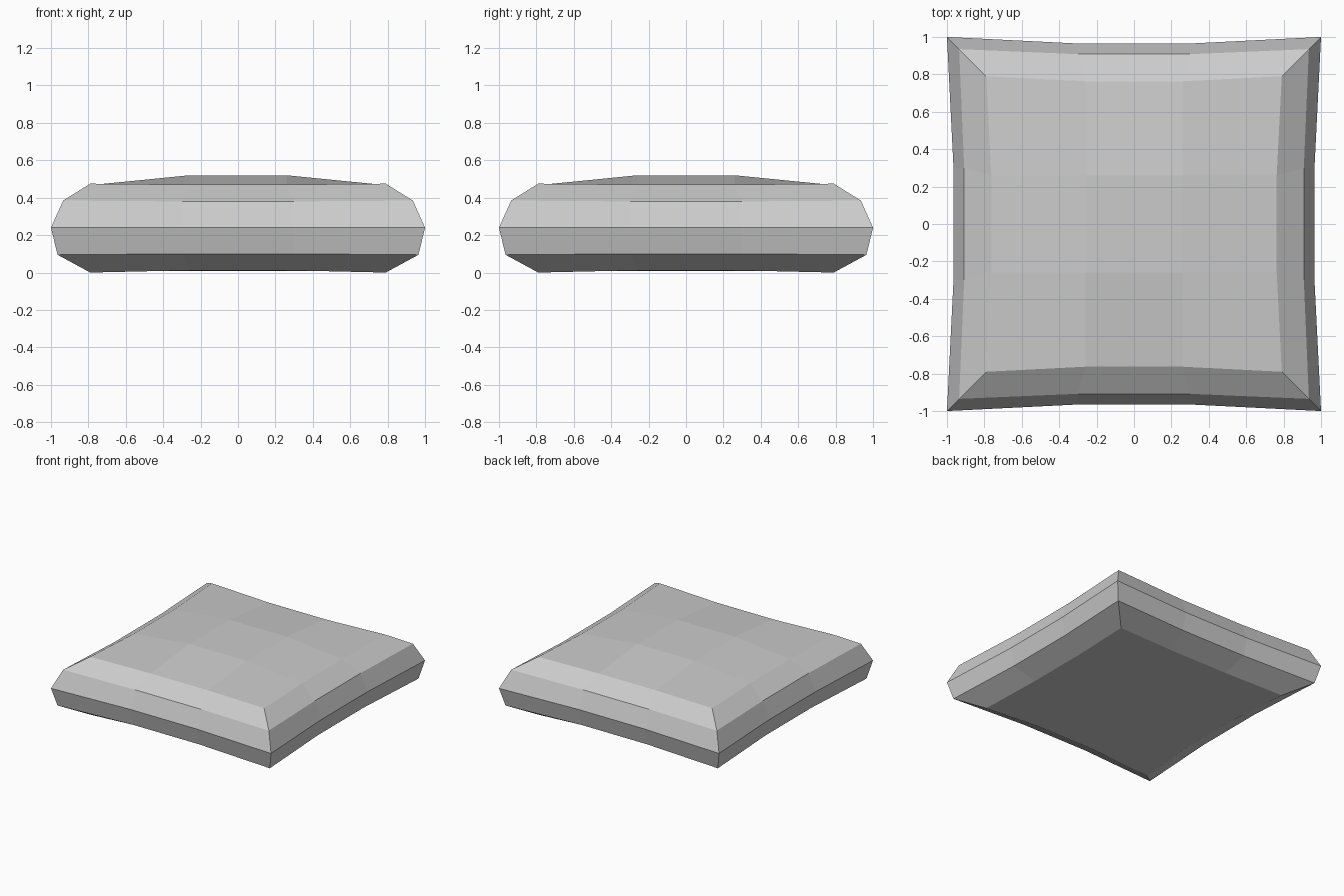
import bpy, bmesh

cube = bpy.data.objects.get("Cube")
if cube:
    bpy.data.objects.remove(cube, do_unlink=True)

# Single fabric colour
GREY = (0.6, 0.6, 0.6, 1.0)
mat = bpy.data.materials.new("grey_fabric")
mat.use_nodes = True
mat.diffuse_color = GREY
mat.node_tree.nodes["Principled BSDF"].inputs["Base Color"].default_value = GREY

bm = bmesh.new()


def ring(corner, mid, third, z_corner, z_mid):
    """Square loop of 12 vertices whose sides are pinched inward."""
    verts = []
    side = [(-corner, -corner, z_corner), (-third, -mid, z_mid), (third, -mid, z_mid)]
    for _ in range(4):
        verts += [bm.verts.new(p) for p in side]
        side = [(-y, x, z) for x, y, z in side]
    return verts


def cap(loop, half, z):
    """Three by three patch closing a loop, with a raised or flat middle."""
    inner = [bm.verts.new((x * half, y * half, z))
             for x, y in ((-1, -1), (1, -1), (1, 1), (-1, 1))]
    bm.faces.new(inner)
    for i in range(4):
        a = 3 * i
        bm.faces.new((loop[a - 1], loop[a], loop[a + 1], inner[i]))
        bm.faces.new((loop[a + 1], loop[a + 2], inner[(i + 1) % 4], inner[i]))


# Profile from the underside, around the seam, to the upper rim
loops = [ring(*p) for p in (
    (0.79, 0.76, 0.26, 0.0, 0.012),
    (0.965, 0.93, 0.3, 0.095, 0.1),
    (1.0, 0.965, 0.3, 0.24, 0.24),
    (0.935, 0.908, 0.3, 0.385, 0.38),
    (0.79, 0.763, 0.26, 0.475, 0.47),
)]
for low, high in zip(loops, loops[1:]):
    for i in range(12):
        j = (i + 1) % 12
        bm.faces.new((low[i], low[j], high[j], high[i]))

# Underside and puffed top
cap(loops[0], 0.26, 0.008)
cap(loops[-1], 0.26, 0.52)

bmesh.ops.recalc_face_normals(bm, faces=bm.faces)
mesh = bpy.data.meshes.new("cushion")
bm.to_mesh(mesh)
bm.free()
mesh.materials.append(mat)
cushion = bpy.data.objects.new("cushion", mesh)
bpy.context.collection.objects.link(cushion)
